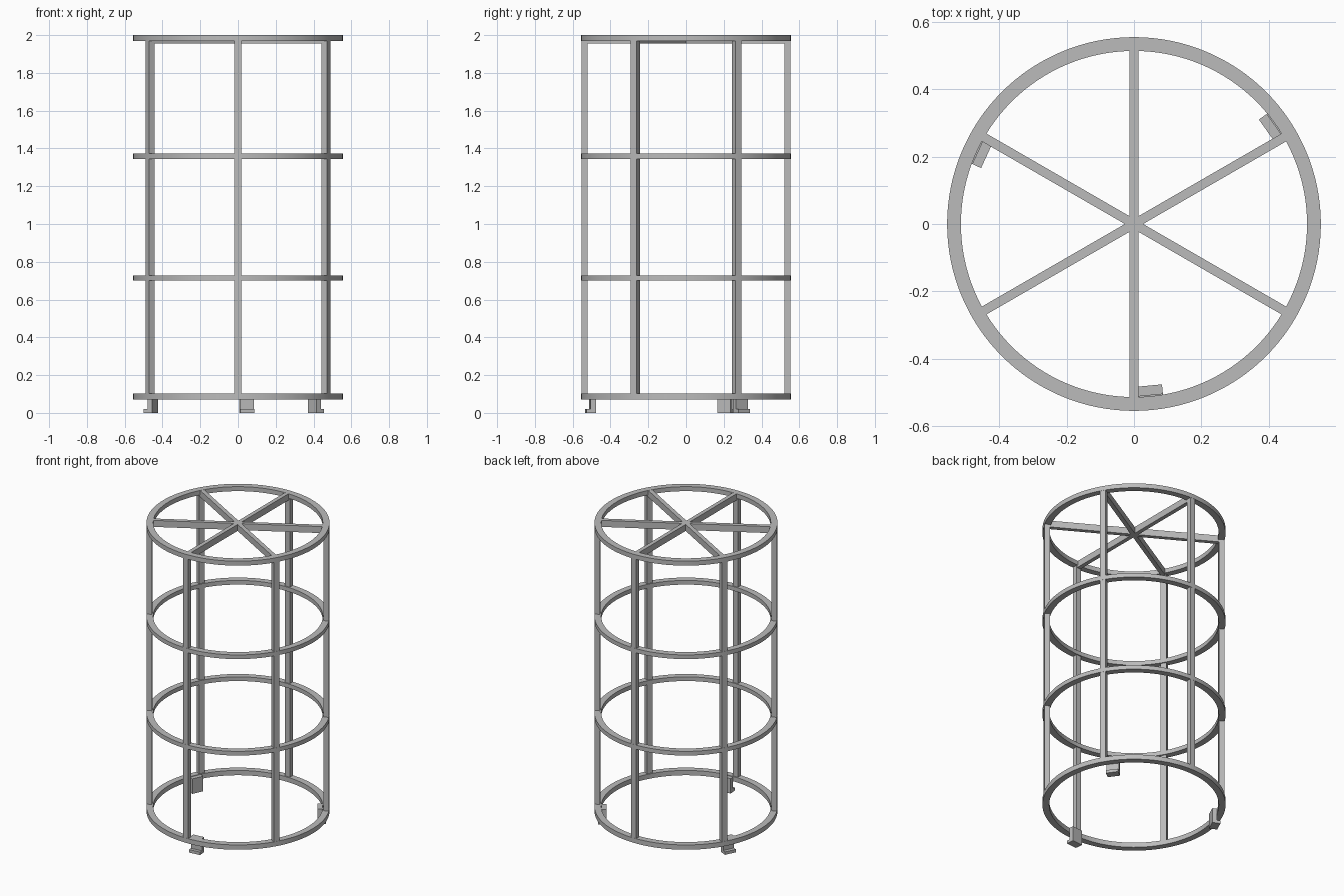
import bpy
from math import radians
from mathutils import Matrix, Vector
import bmesh

cube = bpy.data.objects.get("Cube")
if cube:
    bpy.data.objects.remove(cube, do_unlink=True)

# Bare metal
metal = bpy.data.materials.new("grey_metal")
metal.use_nodes = True
colour = (0.5, 0.5, 0.5, 1)
metal.diffuse_color = colour
metal.node_tree.nodes["Principled BSDF"].inputs["Base Color"].default_value = colour

OUTER, INNER = 0.555, 0.514


def finish(name, bm):
    mesh = bpy.data.meshes.new(name)
    bmesh.ops.recalc_face_normals(bm, faces=bm.faces)
    bm.to_mesh(mesh)
    bm.free()
    mesh.materials.append(metal)
    obj = bpy.data.objects.new(name, mesh)
    bpy.context.collection.objects.link(obj)
    return obj


def ring(name, z0, z1):
    """Flat hoop with a rectangular section, spun round the z axis."""
    bm = bmesh.new()
    corners = [(INNER, z0), (OUTER, z0), (OUTER, z1), (INNER, z1)]
    verts = [bm.verts.new((r, 0, z)) for r, z in corners]
    edges = [bm.edges.new((verts[i], verts[(i + 1) % 4])) for i in range(4)]
    bmesh.ops.spin(bm, geom=verts + edges, cent=(0, 0, 0), axis=(0, 0, 1),
                   angle=radians(360), steps=128, use_merge=True)
    bmesh.ops.remove_doubles(bm, verts=bm.verts, dist=1e-5)
    obj = finish(name, bm)
    bpy.ops.object.select_all(action="DESELECT")
    obj.select_set(True)
    bpy.context.view_layer.objects.active = obj
    bpy.ops.object.shade_smooth_by_angle(angle=radians(30))


def radial_part(name, angle, boxes):
    """Boxes given as (inner radius, outer radius, width, bottom, top)."""
    bm = bmesh.new()
    turn = Matrix.Rotation(radians(angle), 4, "Z")
    for r0, r1, width, z0, z1 in boxes:
        place = Matrix.Translation(((r0 + r1) / 2, 0, (z0 + z1) / 2))
        size = Matrix.Diagonal(Vector((r1 - r0, width, z1 - z0, 1)))
        bmesh.ops.create_cube(bm, size=1, matrix=turn @ place @ size)
    finish(name, bm)


# Hoops
ring("bottom_ring", 0.07, 0.102)
ring("lower_middle_ring", 0.70, 0.728)
ring("upper_middle_ring", 1.345, 1.373)
ring("top_ring", 1.97, 2.0)

# Uprights and top spokes
for i in range(6):
    angle = 30 + 60 * i
    radial_part(f"upright_{i + 1}", angle, [(0.521, 0.554, 0.037, 0.09, 1.98)])
    radial_part(f"top_spoke_{i + 1}", angle, [(0, 0.522, 0.027, 1.956, 1.9995)])

# L-shaped feet: plate inside the bottom hoop with an outward toe
for i in range(3):
    radial_part(f"foot_{i + 1}", -84.6 + 120 * i,
                [(0.482, 0.511, 0.076, 0.02, 0.10),
                 (0.482, 0.533, 0.076, 0, 0.02)])
